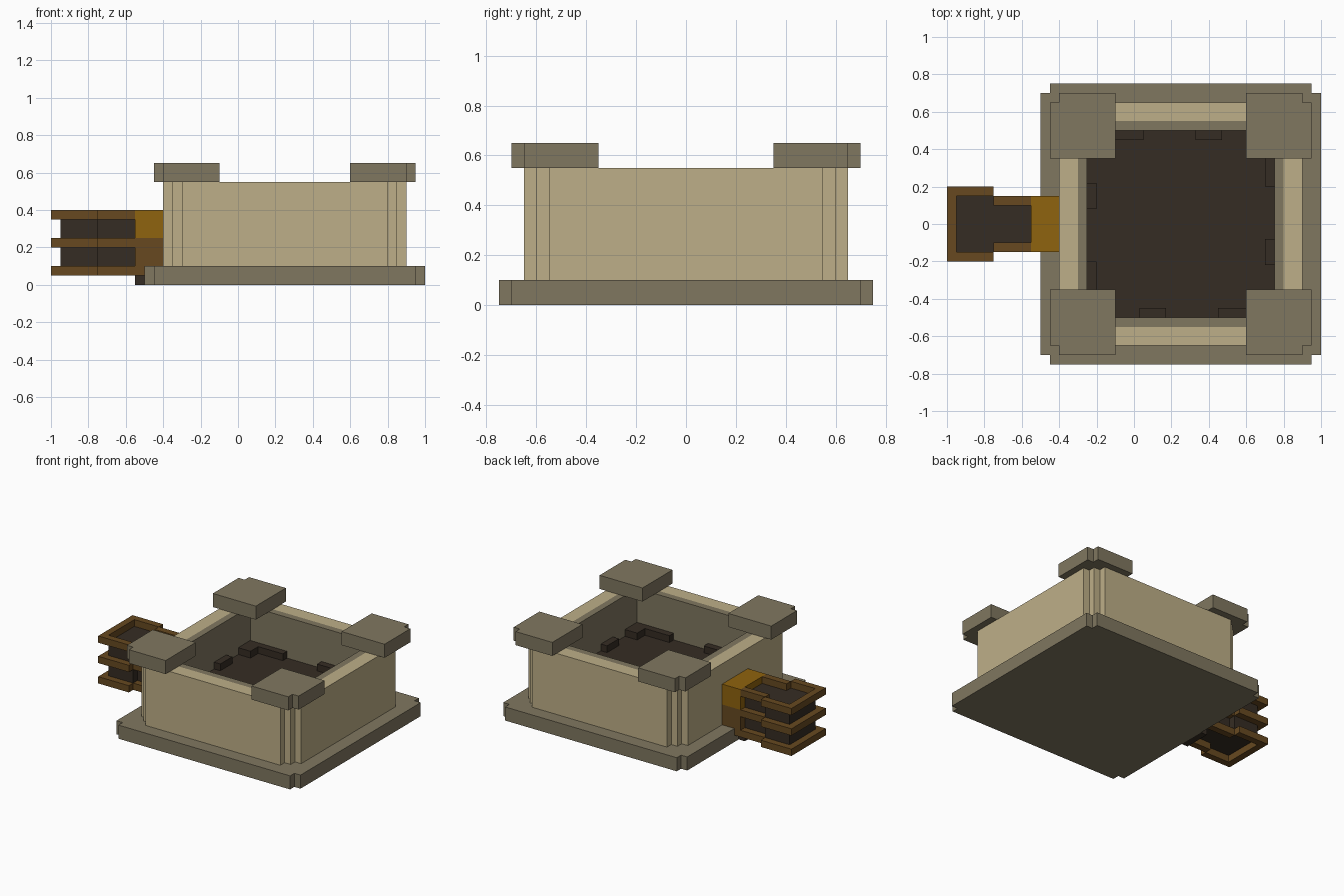
import bpy
import bmesh

cube = bpy.data.objects.get("Cube")
if cube:
    bpy.data.objects.remove(cube, do_unlink=True)

STEP = 0.05
CX = 0.25  # centre of the basin along x


def material(name, rgb):
    linear = [((c / 255 + 0.055) / 1.055) ** 2.4 for c in rgb] + [1]
    mat = bpy.data.materials.new(name)
    mat.use_nodes = True
    mat.diffuse_color = linear
    mat.node_tree.nodes["Principled BSDF"].inputs["Base Color"].default_value = linear
    return mat


STONE = material("grey stone", (128, 119, 96))
SAND = material("pale sandstone", (190, 175, 136))
DARK = material("dark earth", (53, 44, 35))
WOOD = material("brown wood", (103, 73, 32))
AMBER = material("amber wood", (143, 99, 14))


def prism(name, loops, z0, z1, mat):
    """Extrude an outline, with optional holes, from z0 to z1."""
    bm = bmesh.new()
    for loop in loops:
        low = [bm.verts.new((x, y, z0)) for x, y in loop]
        high = [bm.verts.new((x, y, z1)) for x, y in loop]
        for i in range(len(loop)):
            j = (i + 1) % len(loop)
            bm.faces.new((low[i], low[j], high[j], high[i]))
    bm.edges.ensure_lookup_table()
    for z in (z0, z1):
        rim = [e for e in bm.edges if all(abs(v.co.z - z) < 1e-5 for v in e.verts)]
        bmesh.ops.triangle_fill(bm, use_beauty=True, edges=rim)
    bmesh.ops.recalc_face_normals(bm, faces=bm.faces)
    mesh = bpy.data.meshes.new(name)
    bm.to_mesh(mesh)
    bm.free()
    mesh.materials.append(mat)
    obj = bpy.data.objects.new(name, mesh)
    bpy.context.collection.objects.link(obj)
    return obj


def box(name, x0, x1, y0, y1, z0, z1, mat):
    return prism(name, [[(x0, y0), (x1, y0), (x1, y1), (x0, y1)]], z0, z1, mat)


def stepped_square(half, steps):
    """Square outline whose corners are cut back in small steps."""
    corner = [(half, half - steps * STEP)]
    for k in range(steps):
        x = half - (k + 1) * STEP
        corner += [(x, half - (steps - k) * STEP), (x, half - (steps - k - 1) * STEP)]
    points = []
    for _ in range(4):
        points += corner
        corner = [(-y, x) for x, y in corner]
    return [(x + CX, y) for x, y in points]


# Basin: plinth, outer wall, inner lining
prism("plinth", [stepped_square(0.75, 1)], 0, 0.1, STONE)
prism("outer_wall", [stepped_square(0.65, 2), stepped_square(0.55, 0)], 0.1, 0.55, SAND)
prism("inner_lining", [stepped_square(0.55, 0), stepped_square(0.5, 0)], 0.1, 0.55, STONE)

# Corner caps, notched at their outer corner
cap = [(0.35, 0.35), (0.7, 0.35), (0.7, 0.65), (0.65, 0.65), (0.65, 0.7), (0.35, 0.7)]
for sx, side in ((1, "left"), (-1, "right")):
    for sy, end in ((1, "back"), (-1, "front")):
        prism(f"corner_cap_{end}_{side}", [[(CX + sx * x, sy * y) for x, y in cap]],
              0.55, 0.65, STONE)

# Earth filling with low lumps along the walls
box("earth_floor", CX - 0.5, CX + 0.5, -0.5, 0.5, 0.1, 0.25, DARK)
for turn in range(4):
    for start, end, depth in ((-0.4, -0.2, 0.05), (0.08, 0.22, 0.05), (0.36, 0.5, 0.1)):
        lump = [(start, 0.5 - depth), (end, 0.5 - depth), (end, 0.5), (start, 0.5)]
        for _ in range(turn):
            lump = [(-y, x) for x, y in lump]
        prism("earth_lump", [[(x + CX, y) for x, y in lump]], 0.25, 0.3, DARK)

# Side bracket joining the bucket to the wall
box("bracket_top", -0.55, -0.4, -0.15, 0.15, 0.25, 0.4, AMBER)
box("bracket_bottom", -0.55, -0.5, -0.15, 0.15, 0.05, 0.25, WOOD)
box("bracket_shelf", -0.5, -0.4, -0.15, 0.15, 0.1, 0.25, WOOD)
box("bracket_foot", -0.55, -0.5, -0.1, 0.1, 0, 0.05, DARK)

# Bucket core with three wooden hoops
box("core_wide", -0.95, -0.75, -0.15, 0.15, 0.1, 0.35, DARK)
box("core_narrow", -0.75, -0.55, -0.1, 0.1, 0.1, 0.35, DARK)
for z in (0.05, 0.2, 0.35):
    box("hoop_end", -1, -0.95, -0.2, 0.2, z, z + STEP, WOOD)
    for s in (1, -1):
        box("hoop_side_wide", -0.95, -0.75, *sorted((s * 0.15, s * 0.2)), z, z + STEP, WOOD)
        box("hoop_side_narrow", -0.75, -0.55, *sorted((s * 0.1, s * 0.15)), z, z + STEP, WOOD)
